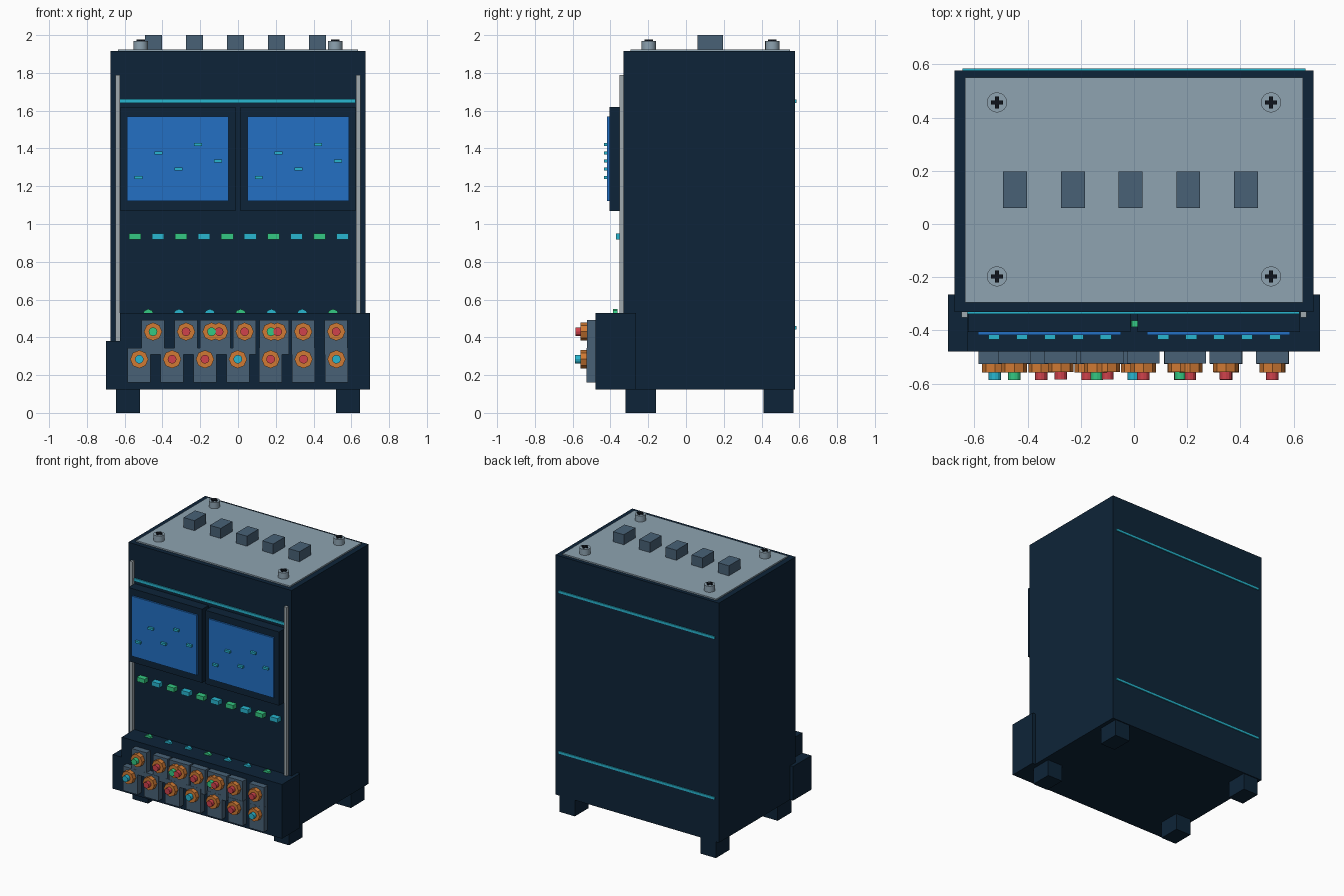
import bpy, math

if "Cube" in bpy.data.objects:
    bpy.data.objects.remove(bpy.data.objects["Cube"])


def material(name, rgb):
    lin = [((c / 255 + 0.055) / 1.055) ** 2.4 if c > 10 else c / 3295 for c in rgb]
    m = bpy.data.materials.new(name)
    m.use_nodes = True
    m.diffuse_color = (*lin, 1)
    m.node_tree.nodes["Principled BSDF"].inputs["Base Color"].default_value = (*lin, 1)
    return m


NAVY = material("navy", (13, 36, 56))
STEEL = material("blue_grey_steel", (142, 163, 177))
RAIL = material("pale_grey", (160, 170, 175))
SLATE = material("slate", (72, 97, 118))
BLUE = material("screen_blue", (35, 112, 196))
CYAN = material("cyan", (40, 182, 208))
GREEN = material("green", (52, 200, 130))
ORANGE = material("copper_orange", (208, 122, 52))
RED = material("red", (208, 66, 76))
BLACK = material("black", (14, 20, 28))


def box(name, x, y, z, mat):
    """Box from (min, max) ranges on each axis."""
    sx, sy, sz = (r[1] - r[0] for r in (x, y, z))
    bpy.ops.mesh.primitive_cube_add(size=1, location=[sum(r) / 2 for r in (x, y, z)])
    ob = bpy.context.object
    ob.name = name
    for v in ob.data.vertices:
        v.co.x *= sx
        v.co.y *= sy
        v.co.z *= sz
    ob.data.materials.append(mat)
    return ob


def around(c, half):
    return (c - half, c + half)


def disc(name, loc, radius, depth, mat, sides=8, facing_front=True):
    bpy.ops.mesh.primitive_cylinder_add(
        vertices=sides, radius=radius, depth=depth, location=loc,
        rotation=(math.pi / 2 if facing_front else 0, 0, 0))
    ob = bpy.context.object
    ob.name = name
    ob.data.materials.append(mat)
    return ob


# Cabinet, lid and feet
FRONT, BACK = -0.33, 0.577
box("cabinet_body", (-0.675, 0.675), (FRONT, BACK), (0.125, 1.915), NAVY)
box("lid_plate", (-0.635, 0.635), (-0.295, 0.55), (1.915, 1.925), STEEL)
for sx in (-1, 1):
    for y in (-0.24, 0.49):
        box("foot", around(sx * 0.583, 0.063), around(y, 0.08), (0, 0.125), NAVY)

# Lid blocks and cross-head screws
for i in range(5):
    box("lid_block", around(-0.447 + 0.217 * i, 0.045), (0.06, 0.197), (1.925, 2.0), SLATE)
for x in (-0.515, 0.515):
    for y in (-0.197, 0.457):
        screw = disc("lid_screw", (x, y, 1.947), 0.038, 0.046, STEEL, 16, False)
        bpy.ops.object.shade_smooth_by_angle()
        box("screw_cross", around(x, 0.022), around(y, 0.007), (1.965, 1.977), BLACK)
        box("screw_cross", around(x, 0.007), around(y, 0.022), (1.965, 1.9775), BLACK)

# Glowing stripes and front rails
box("front_stripe", (-0.625, 0.622), (FRONT - 0.008, FRONT), around(1.652, 0.011), CYAN)
for z in (0.45, 1.65):
    box("back_stripe", (-0.645, 0.645), (BACK, BACK + 0.007), around(z, 0.009), CYAN)
for sx in (-1, 1):
    box("front_rail", around(sx * 0.637, 0.012), (-0.352, FRONT), (0.2, 1.79), RAIL)

# Twin screens with raised trace marks
for cx in (-0.318, 0.318):
    box("screen_frame", around(cx, 0.305), (-0.405, FRONT), (1.07, 1.62), NAVY)
    box("screen", around(cx, 0.269), (-0.418, -0.405), (1.122, 1.57), BLUE)
    for i, z in enumerate((1.245, 1.375, 1.29, 1.42, 1.333)):
        box("screen_mark", around(cx + 0.105 * (i - 2) + 0.002, 0.021),
            (-0.435, -0.418), around(z, 0.008), CYAN)

# Row of indicator buttons
for i in range(10):
    box("indicator_button", around(-0.545 + 0.122 * i, 0.032), (-0.37, FRONT),
        around(0.933, 0.016), CYAN if i % 2 else GREEN)

# Console with uneven end blocks
box("console_panel", (-0.625, 0.625), (-0.48, FRONT), (0.125, 0.53), NAVY)
box("console_end_low", (-0.70, -0.625), (-0.48, -0.265), (0.125, 0.38), NAVY)
box("console_end_tall", (0.625, 0.70), (-0.48, -0.265), (0.125, 0.53), NAVY)
for i in range(7):
    disc("console_lamp", (-0.475 + 0.163 * i, -0.375, 0.52), 0.03, 0.024,
         CYAN if i % 3 else GREEN)


# Control knobs on key plates
def control(x, z, plate_z, tip, shift):
    box("key_plate", around(x, 0.061), (-0.525 + shift, -0.48), plate_z, SLATE)
    disc("knob_collar", (x, -0.541 + shift, z), 0.048, 0.034, ORANGE)
    disc("knob_tip", (x, -0.571 + shift, z), 0.023, 0.03, tip, 12)


upper = [(-0.45, GREEN), (-0.275, RED), (-0.14, GREEN), (-0.10, RED), (0.035, RED),
         (0.175, GREEN), (0.21, RED), (0.345, RED), (0.52, RED)]
for i, (x, tip) in enumerate(upper):
    control(x, 0.43, (0.308, 0.492), tip, 0.001 * (i % 2))
for i in range(7):
    control(-0.523 + 0.174 * i, 0.284, (0.16, 0.343), RED if i % 3 else CYAN, -0.001)
